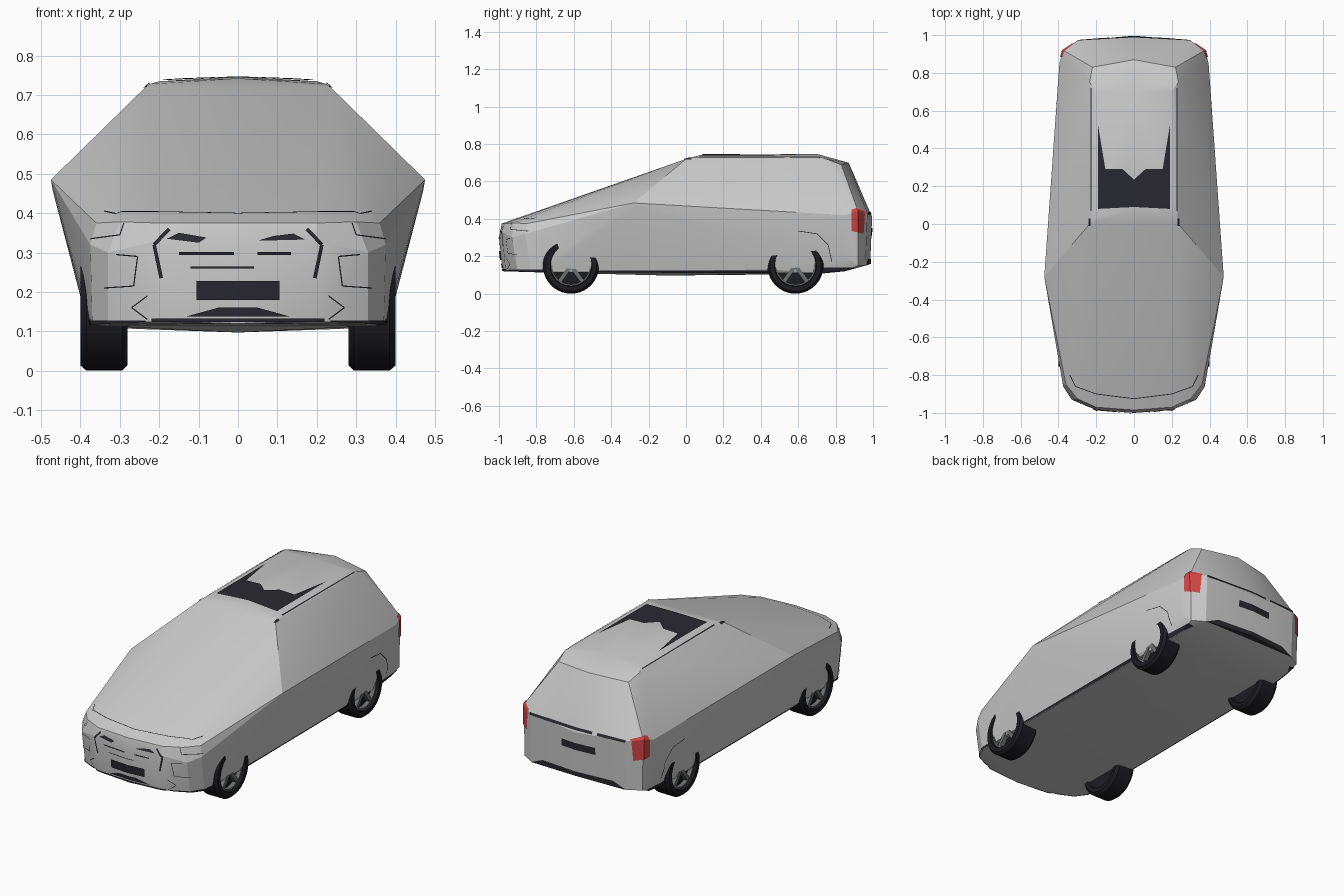
import bpy, bmesh, math
from mathutils import Vector, Matrix

old = bpy.data.objects.get("Cube")
if old:
    bpy.data.objects.remove(old)


def material(name, rgb):
    m = bpy.data.materials.new(name)
    m.use_nodes = True
    m.diffuse_color = (*rgb, 1)
    m.node_tree.nodes["Principled BSDF"].inputs["Base Color"].default_value = (*rgb, 1)
    return m


PAINT = material("light grey paint", (0.6, 0.6, 0.6))
TRIM = material("black trim", (0.022, 0.022, 0.03))
RUBBER = material("tyre rubber", (0.012, 0.012, 0.016))
RIM = material("rim grey", (0.16, 0.17, 0.17))
RED = material("tail light red", (0.65, 0.06, 0.06))


def finish(bm, name, mat, angle=None):
    mesh = bpy.data.meshes.new(name)
    bm.to_mesh(mesh)
    bm.free()
    mesh.materials.append(mat)
    ob = bpy.data.objects.new(name, mesh)
    bpy.context.collection.objects.link(ob)
    if angle:
        bpy.ops.object.select_all(action='DESELECT')
        bpy.context.view_layer.objects.active = ob
        ob.select_set(True)
        bpy.ops.object.shade_smooth_by_angle(angle=math.radians(angle))
    return ob


# Body shell: taut skin over half-body points, mirrored
nose = [(0, -.985, .375), (0, -1, .3), (0, -.98, .12), (.2, -.985, .33), (.2, -.965, .125),
        (.2, -.97, .375), (.33, -.93, .3), (.33, -.9, .12), (.3, -.925, .378),
        (.375, -.86, .32), (.37, -.83, .115), (.36, -.85, .375), (0, -.93, .393),
        (.3, -.87, .39), (.39, -.7, .3), (.385, -.72, .15)]
middle = [(.475, -.28, .485), (.47, -.27, .455), (.38, -.5, .115), (.385, .45, .13),
          (0, -.1, .097), (0, .7, .105), (.37, .7, .11)]
roof = [(.235, 0, .72), (.235, .75, .72), (.225, .03, .728), (0, .08, .742), (0, .7, .747),
        (.2, .1, .735), (.2, .7, .735), (.22, .83, .69), (0, .87, .7)]
tail = [(.4, .7, .42), (.395, .85, .42), (.375, .92, .44), (.3, .97, .43), (0, .995, .41),
        (.39, .85, .2), (.37, .92, .15), (.3, .96, .15), (0, .985, .16), (.36, .85, .12),
        (.393, .7, .25)]
shell = bmesh.new()
for x, y, z in nose + middle + roof + tail:
    for s in ((1, -1) if x else (1,)):
        shell.verts.new((s * x, y, z))
bmesh.ops.convex_hull(shell, input=shell.verts[:])
bmesh.ops.delete(shell, geom=[v for v in shell.verts if not v.link_faces], context='VERTS')
bmesh.ops.recalc_face_normals(shell, faces=shell.faces[:])
finish(shell.copy(), "body_shell", PAINT, 18)

# Each direction: outward axis and the two axes of the flat outline
SIDES = {"front": ((0, -1, 0), 0, 2), "back": ((0, 1, 0), 0, 2), "top": ((0, 0, 1), 0, 1),
         "left": ((1, 0, 0), 1, 2), "right": ((-1, 0, 0), 1, 2)}


def patch(name, side, outlines, mat=TRIM, lift=.004):
    """Cut convex outlines from the shell skin and lift them off it."""
    axis, a, b = SIDES[side]
    axis = Vector(axis)
    out = bmesh.new()
    for pts in outlines:
        bm = shell.copy()
        bmesh.ops.delete(bm, geom=[f for f in bm.faces if f.normal.dot(axis) < .15], context='FACES')
        mid = [sum(p[i] for p in pts) / len(pts) for i in (0, 1)]
        for p, q in zip(pts, pts[1:] + pts[:1]):
            co, no = Vector(), Vector()
            co[a], co[b] = p
            no[a], no[b] = q[1] - p[1], p[0] - q[0]
            if no[a] * (mid[0] - p[0]) + no[b] * (mid[1] - p[1]) > 0:
                no = -no
            bmesh.ops.bisect_plane(bm, geom=bm.verts[:] + bm.edges[:] + bm.faces[:],
                                   plane_co=co, plane_no=no, clear_outer=True)
        bmesh.ops.translate(bm, verts=bm.verts[:], vec=axis * lift)
        part = bpy.data.meshes.new("part")
        bm.to_mesh(part)
        bm.free()
        out.from_mesh(part)
        bpy.data.meshes.remove(part)
    return finish(out, name, mat)


def box(x0, x1, z0, z1):
    return [(x0, z0), (x1, z0), (x1, z1), (x0, z1)]


def line(pts, w=.005):
    """Thin strips along a polyline."""
    strips = []
    for p, q in zip(pts, pts[1:]):
        d = Vector((q[0] - p[0], q[1] - p[1])).normalized() * w / 2
        strips.append([(p[0] - d.y, p[1] + d.x), (q[0] - d.y, q[1] + d.x),
                       (q[0] + d.y, q[1] - d.x), (p[0] + d.y, p[1] - d.x)])
    return strips


def both(outlines):
    return outlines + [[(-x, z) for x, z in o] for o in outlines]


# Front details
patch("front_plate", "front", [box(-.105, .105, .18, .228)], lift=.008)
patch("grille_slats", "front", [box(-.15, -.01, .294, .301), box(-.12, .04, .26, .264),
                                box(.05, .135, .294, .301),
                                [(-.18, .335), (-.1, .325), (-.08, .338), (-.15, .35)],
                                [(.05, .33), (.17, .333), (.14, .348), (.09, .342)]])
patch("grille_frame", "front", both(line([(.195, .235), (.213, .32), (.175, .36)], .009)))
patch("lower_intake", "front", [[(-.13, .138), (.13, .138), (.05, .16), (-.05, .16)]]
      + both([box(0, .22, .124, .133), box(.24, .36, .122, .128)]))
patch("lamp_seams", "front", both(line([(.375, .335), (.3, .345), (.29, .375)], .003)
                                  + line([(.34, .21), (.265, .215), (.255, .29), (.31, .295)], .003)
                                  + line([(.23, .13), (.27, .16), (.23, .19)], .003)))
patch("bonnet_seam", "top", both(line([(0, -.925), (.2, -.9), (.31, -.86), (.34, -.8)], .004)))

# Roof glass and rails
patch("roof_glass", "top", both([[(0, .09), (.19, .08), (.19, .29), (.06, .29), (0, .235)],
                                 [(.19, .28), (.19, .52), (.15, .28)]]))
patch("roof_rails", "top", both(line([(.228, .07), (.228, .72)], .006)
                                + line([(.236, -.01), (.236, .03)], .01)))

# Rear details
patch("rear_plate", "back", [box(-.12, .09, .31, .35)])
patch("rear_strip", "back", [box(-.3, -.13, .422, .436), box(-.1, .3, .422, .436)])
patch("rear_diffuser", "back", [[(-.3, .15), (.3, .15), (.22, .185), (-.22, .185)]])

# Side details
for side in ("left", "right"):
    patch(side + "_tail_light", side,
          [[(.885, .335), (.95, .32), (.957, .44), (.91, .458), (.885, .45)]], RED, .006)
    patch(side + "_sill", side, [box(-.5, .46, .1, .125), box(.72, .9, .1, .14),
                                 box(-.95, -.74, .1, .128)])
    patch(side + "_rear_seam", side,
          line([(.6, .335), (.7, .32), (.76, .26), (.78, .17)], .004))
shell.free()


def lathe(bm, profile, steps=40):
    """Spin a closed (x, radius) profile around the axle."""
    vs = [bm.verts.new((x, 0, r)) for x, r in profile]
    es = [bm.edges.new((p, q)) for p, q in zip(vs, vs[1:] + vs[:1])]
    bmesh.ops.spin(bm, geom=vs + es, axis=(1, 0, 0), cent=(0, 0, 0),
                   angle=math.tau, steps=steps)
    bmesh.ops.remove_doubles(bm, verts=bm.verts[:], dist=1e-5)
    bmesh.ops.recalc_face_normals(bm, faces=bm.faces[:])


# Wheels: tyre ring, recessed dish and spokes
for end, y in (("front", -.615), ("rear", .585)):
    for side, s in (("left", 1), ("right", -1)):
        place = Matrix.Translation((s * .34, y, .15)) @ Matrix.Rotation(0 if s > 0 else math.pi, 4, 'Z')
        tyre = bmesh.new()
        lathe(tyre, [(-.06, .115), (-.06, .135), (-.045, .15), (.045, .15), (.06, .137), (.06, .112),
                     (.045, .108), (-.05, .108)])
        finish(tyre, f"{end}_{side}_tyre", RUBBER, 35).matrix_world = place
        dish = bmesh.new()
        bmesh.ops.create_cone(dish, cap_ends=True, segments=40, radius1=.11, radius2=.11, depth=.06,
                              matrix=Matrix.Translation((-.02, 0, 0)) @ Matrix.Rotation(math.pi / 2, 4, 'Y'))
        finish(dish, f"{end}_{side}_dish", RUBBER, 35).matrix_world = place
        rim = bmesh.new()
        lathe(rim, [(.02, .1), (.045, .1), (.045, .109), (.02, .109)])
        for i in range(5):
            spin = Matrix.Rotation(math.tau * i / 5, 4, 'X')
            bmesh.ops.create_cube(rim, size=1, matrix=spin @ Matrix.Translation((.03, 0, .055))
                                  @ Matrix.Diagonal((.025, .022, .1, 1)))
        finish(rim, f"{end}_{side}_rim", RIM, 35).matrix_world = place
